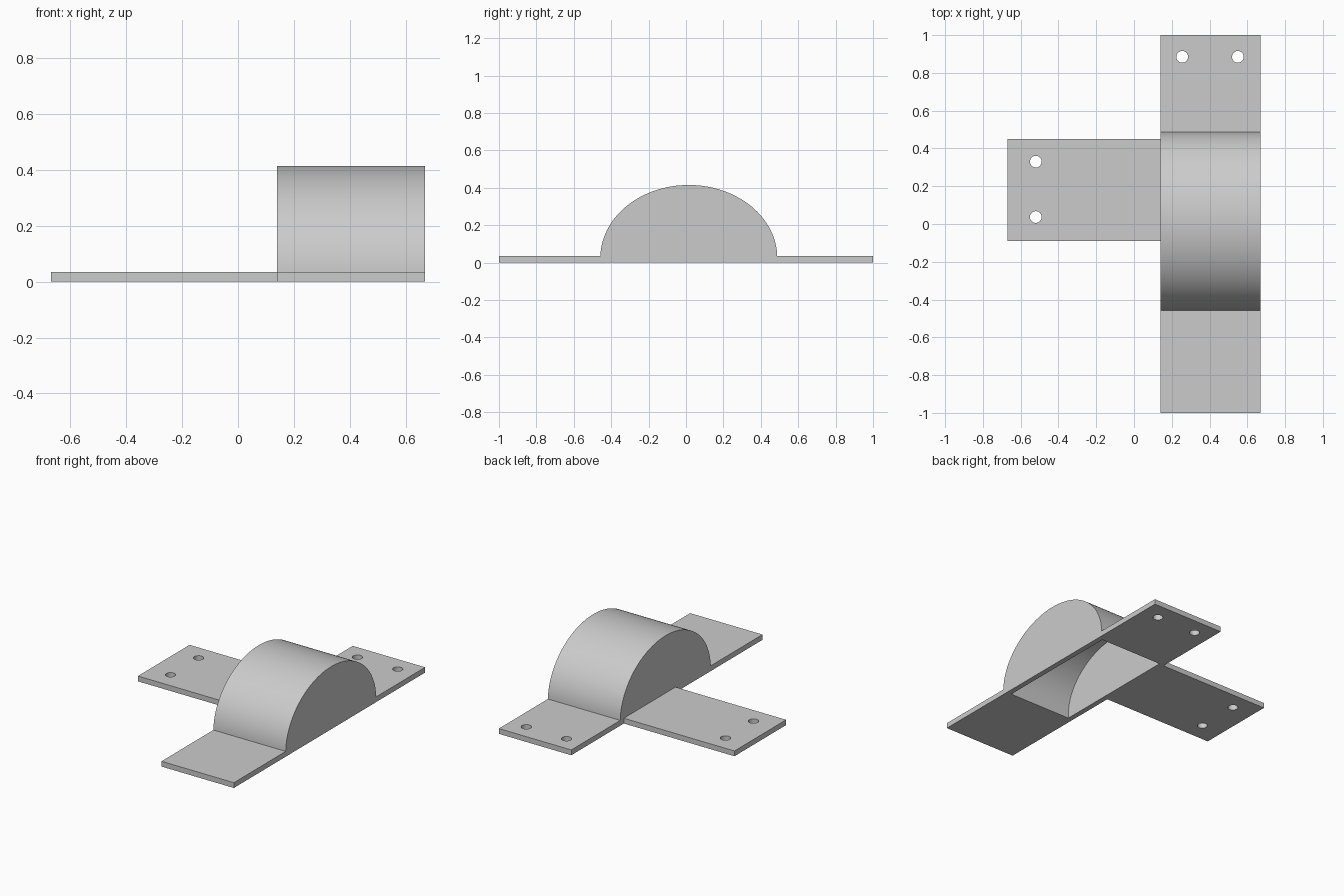
import bpy, bmesh, math

if "Cube" in bpy.data.objects:
    bpy.data.objects.remove(bpy.data.objects["Cube"], do_unlink=True)

T = 0.035                    # sheet thickness
X0, X1 = 0.14, 0.67          # width of the main strip
YC, HALF, TOP = 0.015, 0.473, 0.415   # arch centre, half span, height
SPRING = 0.025               # height where the arch starts to curve

steel = bpy.data.materials.new("grey_steel")
steel.use_nodes = True
colour = (0.6, 0.6, 0.6, 1)
steel.diffuse_color = colour
steel.node_tree.nodes["Principled BSDF"].inputs["Base Color"].default_value = colour


def extrude_x(name, profile, x0, x1):
    """Solid made by sweeping a (y, z) profile along x."""
    bm = bmesh.new()
    face = bm.faces.new([bm.verts.new((x0, y, z)) for y, z in profile])
    ext = bmesh.ops.extrude_face_region(bm, geom=[face])
    verts = [v for v in ext["geom"] if isinstance(v, bmesh.types.BMVert)]
    bmesh.ops.translate(bm, verts=verts, vec=(x1 - x0, 0, 0))
    bmesh.ops.recalc_face_normals(bm, faces=bm.faces)
    mesh = bpy.data.meshes.new(name)
    bm.to_mesh(mesh)
    bm.free()
    ob = bpy.data.objects.new(name, mesh)
    bpy.context.collection.objects.link(ob)
    mesh.materials.append(steel)
    return ob


def arch(half, top, n=64):
    """Half ellipse from the -y side to the +y side."""
    return [(YC - half * math.cos(math.pi * i / n),
             SPRING + (top - SPRING) * math.sin(math.pi * i / n)) for i in range(n + 1)]


def cut(ob, cutter):
    mod = ob.modifiers.new("cut", "BOOLEAN")
    mod.operation = "DIFFERENCE"
    mod.solver = "EXACT"
    mod.object = cutter
    bpy.context.view_layer.objects.active = ob
    bpy.ops.object.modifier_apply(modifier=mod.name)
    bpy.data.objects.remove(cutter, do_unlink=True)


def drill(ob, spots):
    for x, y in spots:
        bpy.ops.mesh.primitive_cylinder_add(vertices=32, radius=0.031, depth=0.2, location=(x, y, 0))
        tool = bpy.context.object
        tool.hide_render = True
        cut(ob, tool)


# Main strip with the arched housing, hollow from below
a = math.asin((T - SPRING) / (TOP - SPRING))
foot = HALF * math.cos(a)
outline = [(-1, 0), (-1, T), (YC - foot, T)]
outline += [p for p in arch(HALF, TOP) if p[1] > T + 0.001]
outline += [(YC + foot, T), (1, T), (1, 0)]
housing = extrude_x("arched_housing", outline, X0, X1)
inner = arch(HALF - T, TOP - T)
hollow = extrude_x("hollow_cutter",
                   [(inner[0][0], -0.1)] + inner + [(inner[-1][0], -0.1)], X0 + T, X1 - T)
hollow.hide_render = True
cut(housing, hollow)
drill(housing, [(0.255, 0.885), (0.55, 0.885)])

# Side mounting plate
plate = extrude_x("side_plate", [(-0.09, 0), (-0.09, T), (0.45, T), (0.45, 0)], -0.67, X0)
drill(plate, [(-0.52, 0.33), (-0.52, 0.037)])

# Smooth curves, sharp corners
for ob in (housing, plate):
    bpy.ops.object.select_all(action="DESELECT")
    ob.select_set(True)
    bpy.context.view_layer.objects.active = ob
    bpy.ops.object.shade_smooth_by_angle(angle=math.radians(30))
